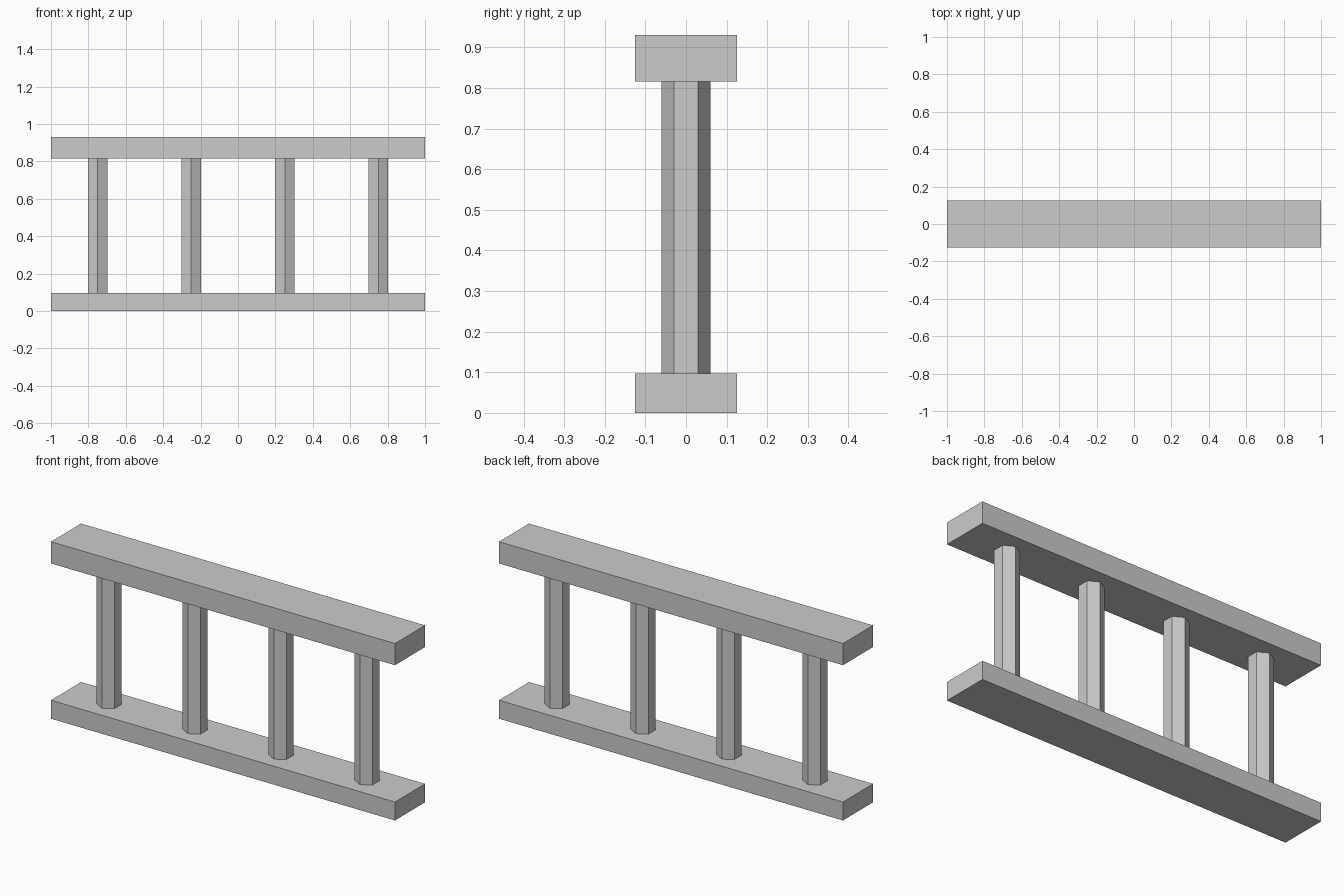
import bpy

if "Cube" in bpy.data.objects:
    bpy.data.objects.remove(bpy.data.objects["Cube"])


def rail(name, z0, z1):
    bpy.ops.mesh.primitive_cube_add(size=1, location=(0, 0, (z0 + z1) / 2))
    ob = bpy.context.object
    ob.name = name
    ob.scale = (2.0, 0.25, z1 - z0)
    bpy.ops.object.transform_apply(location=False, rotation=False, scale=True)


BOTTOM, TOP = 0.097, 0.816

# Long horizontal rails
rail("bottom_rail", 0.0, BOTTOM)
rail("top_rail", TOP, 0.93)

# Four hexagonal posts, with a corner facing the front
for i in range(4):
    bpy.ops.mesh.primitive_cylinder_add(
        vertices=6, radius=0.06, depth=TOP - BOTTOM,
        location=(-0.75 + 0.5 * i, 0, (TOP + BOTTOM) / 2))
    bpy.context.object.name = f"post_{i + 1}"
